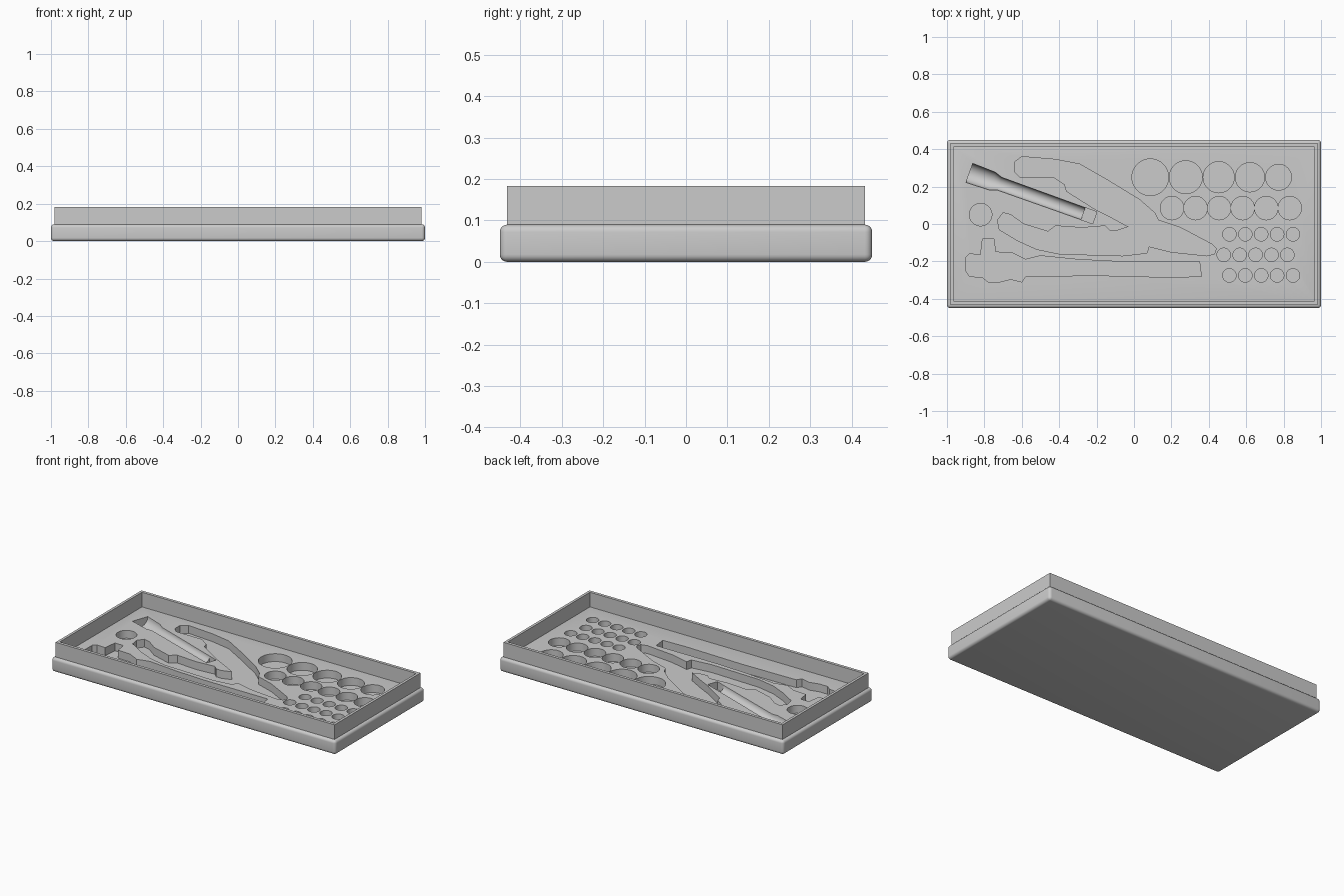
import bpy, bmesh, math
from mathutils import Matrix, Vector

cube = bpy.data.objects.get("Cube")
if cube:
    bpy.data.objects.remove(cube, do_unlink=True)

FLOOR, TOP, DEPTH = 0.09, 0.183, 0.05

grey = bpy.data.materials.new("tray grey")
grey.use_nodes = True
grey.diffuse_color = (0.6, 0.6, 0.6, 1)
grey.node_tree.nodes["Principled BSDF"].inputs["Base Color"].default_value = (0.6, 0.6, 0.6, 1)


def finish(name, bm):
    bmesh.ops.recalc_face_normals(bm, faces=bm.faces)
    mesh = bpy.data.meshes.new(name)
    bm.to_mesh(mesh)
    bm.free()
    mesh.materials.append(grey)
    obj = bpy.data.objects.new(name, mesh)
    bpy.context.collection.objects.link(obj)
    return obj


def extruded(name, outline, low, high):
    bm = bmesh.new()
    face = bm.faces.new([bm.verts.new((x, y, low)) for x, y in outline])
    walls = bmesh.ops.extrude_face_region(bm, geom=[face])["geom"]
    verts = [v for v in walls if isinstance(v, bmesh.types.BMVert)]
    bmesh.ops.translate(bm, verts=verts, vec=(0, 0, high - low))
    return finish(name, bm)


def box(name, x, y, low, high):
    return extruded(name, [(-x, -y), (x, -y), (x, y), (-x, y)], low, high)


def round_holes(name, holes):
    bm = bmesh.new()
    for x, y, r in holes:
        bmesh.ops.create_cone(bm, cap_ends=True, segments=48, radius1=r, radius2=r, depth=2 * DEPTH,
                              matrix=Matrix.Translation((x, y, FLOOR)))
    return finish(name, bm)


def lathe(name, start, end, stations):
    """Round solid lying along start-end; stations are (distance, radius)."""
    bm = bmesh.new()
    axis = (end - start).normalized()
    side = axis.cross(Vector((0, 0, 1)))
    rings = []
    for d, r in stations:
        rings.append([bm.verts.new(start + axis * d + side * r * math.cos(a) + Vector((0, 0, r * math.sin(a))))
                      for a in (math.tau * i / 32 for i in range(32))])
    for a, b in zip(rings, rings[1:]):
        for i in range(32):
            j = (i + 1) % 32
            bm.faces.new((a[i], a[j], b[j], b[i]))
    bm.faces.new(rings[0])
    bm.faces.new(rings[-1])
    return finish(name, bm)


def apply_modifiers(obj):
    graph = bpy.context.evaluated_depsgraph_get()
    mesh = bpy.data.meshes.new_from_object(obj.evaluated_get(graph))
    obj.modifiers.clear()
    obj.data = mesh


def cut(obj, cutter):
    mod = obj.modifiers.new("cut", "BOOLEAN")
    mod.operation, mod.solver, mod.object = "DIFFERENCE", "EXACT", cutter
    apply_modifiers(obj)
    bpy.data.objects.remove(cutter, do_unlink=True)


# Rounded base slab
base = box("base", 1, 0.45, 0, FLOOR)
bevel = base.modifiers.new("rounded edges", "BEVEL")
bevel.width, bevel.segments = 0.018, 5
apply_modifiers(base)

# Raised rim wall
rim = box("rim", 0.982, 0.432, FLOOR - 0.01, TOP)
cut(rim, box("rim_opening", 0.965, 0.413, 0, 1))

# Pliers pocket
pliers = [(-.64, .33), (-.6, .36), (-.42, .345), (-.29, .32), (-.15, .24), (.03, .13), (.11, .06), (.13, .02),
          (.25, -.02), (.42, -.11), (.44, -.13), (.43, -.16), (.39, -.17), (.2, -.15), (.08, -.12), (.07, -.155),
          (-.06, -.17), (-.4, -.16), (-.52, -.135), (-.62, -.09), (-.72, -.03), (-.73, .02), (-.7, .06),
          (-.66, .05), (-.59, 0), (-.46, -.04), (-.42, -.01), (-.28, -.02), (-.155, -.01), (-.13, -.035),
          (-.09, -.035), (-.03, -.015), (-.13, .04), (-.21, .08), (-.36, .175), (-.37, .21), (-.43, .25),
          (-.61, .25), (-.64, .28)]
cut(base, extruded("pliers_pocket", pliers, FLOOR - DEPTH, 0.2))

# Hammer pocket
hammer = [(-.9, -.18), (-.88, -.16), (-.82, -.165), (-.81, -.08), (-.75, -.08), (-.74, -.15), (-.65, -.155),
          (-.58, -.19), (-.5, -.17), (-.3, -.19), (-.1, -.2), (.35, -.2), (.36, -.28), (.2, -.285), (-.2, -.275),
          (-.58, -.28), (-.6, -.31), (-.66, -.295), (-.72, -.31), (-.78, -.31), (-.81, -.285), (-.88, -.28),
          (-.9, -.25)]
cut(base, extruded("hammer_pocket", hammer, FLOOR - DEPTH, 0.2))

# Rounded screwdriver trough with a flat end
start, end = Vector((-.88, .273, FLOOR)), Vector((-.21, .033, FLOOR))
length = (end - start).length
cut(base, lathe("driver_trough", start, end, [(0, .054), (.13, .05), (.17, .036), (length - .06, .034)]))
axis = (end - start).normalized()
side = Vector((-axis.y, axis.x, 0)) * 0.034
near = end - axis * 0.065
corners = [near + side, near - side, end - side, end + side]
cut(base, extruded("driver_tip", [(p.x, p.y) for p in corners], FLOOR - DEPTH, 0.2))

# Round sockets: one loose, two rows of big ones, three rows of small ones
sockets = [(-.82, .05, .06), (.087, .25, .098), (.277, .25, .088), (.453, .25, .083), (.62, .25, .078),
           (.773, .25, .069)]
sockets += [(.203 + .126 * i, .085, .0625) for i in range(6)]
for x, y in ((.51, -.055), (.48, -.165), (.51, -.275)):
    sockets += [(x + .085 * i, y, .036) for i in range(5)]
cut(base, round_holes("socket_holes", sockets))

# Smooth curves, sharp edges
bpy.ops.object.select_all(action="DESELECT")
for obj in (base, rim):
    obj.select_set(True)
bpy.context.view_layer.objects.active = base
bpy.ops.object.shade_smooth_by_angle(angle=math.radians(30))
